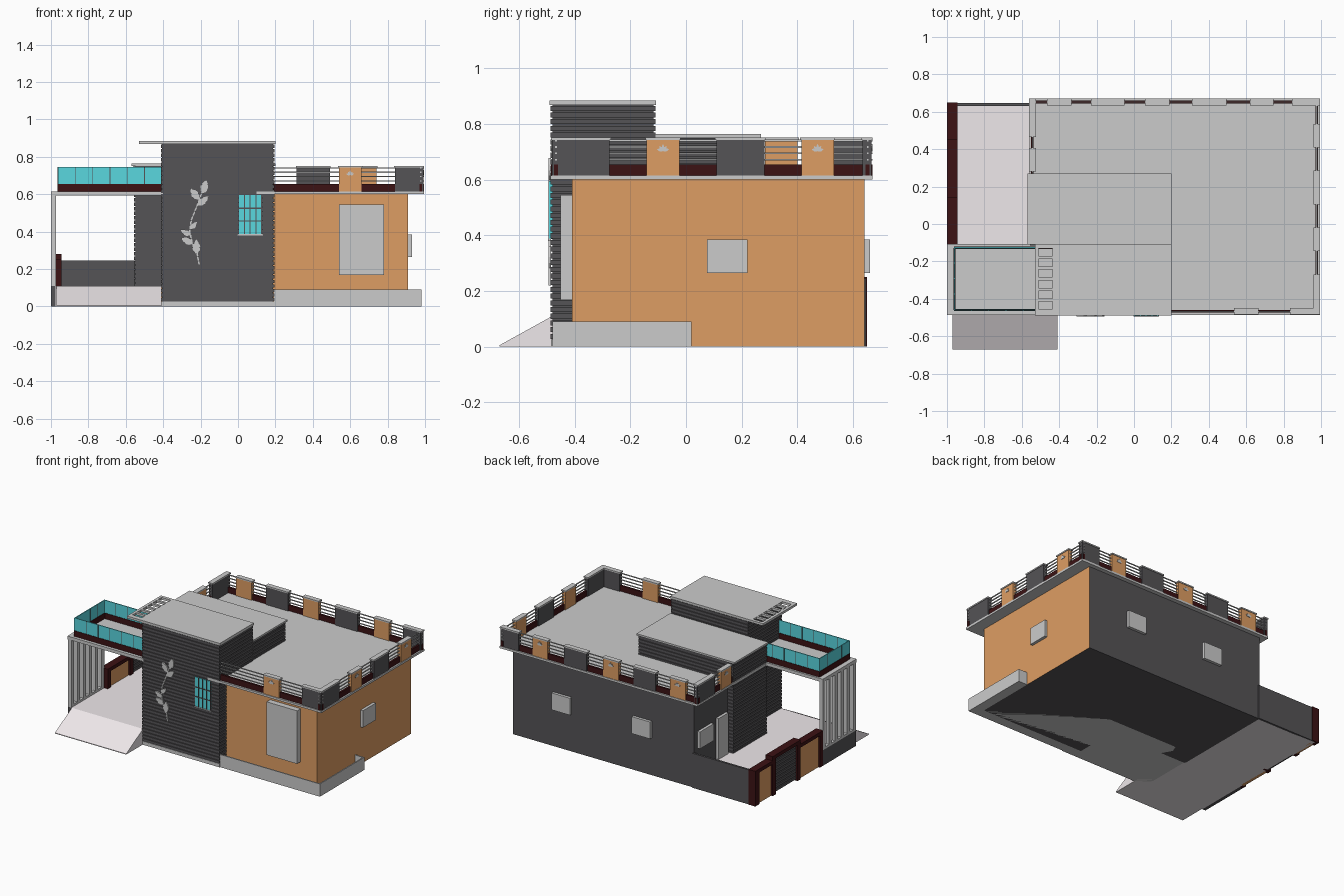
import bpy, bmesh, math
from mathutils import Vector

if "Cube" in bpy.data.objects:
    bpy.data.objects.remove(bpy.data.objects["Cube"])

COL = {"orange": (.73, .34, .125), "dark": (.09, .087, .093), "maroon": (.045, .006, .007),
       "teal": (.1, .68, .74), "pale": (.86, .81, .83)}
MATS = {}
for k, c in COL.items():
    MATS[k] = bpy.data.materials.new(k)
    MATS[k].diffuse_color = (*c, 1)


def finish(name, bm, color=None):
    bmesh.ops.recalc_face_normals(bm, faces=bm.faces)
    me = bpy.data.meshes.new(name)
    bm.to_mesh(me)
    bm.free()
    ob = bpy.data.objects.new(name, me)
    bpy.context.collection.objects.link(ob)
    if color:
        me.materials.append(MATS[color])
    return ob


def boxes(name, items, color=None):
    """One object from (x0, x1, y0, y1, z0, z1) boxes."""
    bm = bmesh.new()
    for x0, x1, y0, y1, z0, z1 in items:
        vs = bmesh.ops.create_cube(bm, size=1)["verts"]
        for v in vs:
            v.co = Vector(((x0 + x1) / 2 + v.co.x * (x1 - x0), (y0 + y1) / 2 + v.co.y * (y1 - y0),
                           (z0 + z1) / 2 + v.co.z * (z1 - z0)))
    return finish(name, bm, color)


def prisms(name, polys, place, d0, d1, color=None):
    """Extrude 2D outlines between depths d0 and d1; place(u, v, d) gives xyz."""
    bm = bmesh.new()
    for p in polys:
        a = [bm.verts.new(place(u, v, d0)) for u, v in p]
        b = [bm.verts.new(place(u, v, d1)) for u, v in p]
        bm.faces.new(a)
        bm.faces.new(b[::-1])
        for i in range(len(p)):
            j = (i + 1) % len(p)
            bm.faces.new((a[i], a[j], b[j], b[i]))
    return finish(name, bm, color)


def leaf(u, v, length, width, deg):
    """Pointed leaf outline growing from (u, v)."""
    c, s = math.cos(math.radians(deg)), math.sin(math.radians(deg))
    half = [(0, 0), (.25, .42), (.5, .5), (.75, .33), (1, 0)]
    out = half + [(t, -w) for t, w in half[-2:0:-1]]
    return [(u + t * length * c - w * width * s, v + t * length * s + w * width * c) for t, w in out]


# house body: orange front and right, dark back and left
body = prisms("house_body", [[(-.51, -.1), (.1, -.1), (.1, -.41), (.91, -.41), (.91, .64), (-.51, .64)]],
              lambda u, v, d: (u, v, d), 0, .6)
body.data.materials.append(MATS["dark"])
body.data.materials.append(MATS["orange"])
for f in body.data.polygons:
    f.material_index = int(f.normal.y < -.5 or f.normal.x > .5)
boxes("main_roof_slab", [(-.56, .995, -.1, .67, .6, .615), (.1, .995, -.487, -.1, .6, .615)])
boxes("house_base", [(-.5, .975, -.475, .02, 0, .006)])


# slatted volumes
def slatted(name, x0, x1, y0, y1, z0, z1, pitch=.0235, g=.007):
    items = [(x0 + g, x1 - g, y0 + g, y1 - g, z0, z1)]
    n = int((z1 - z0) / pitch)
    p = (z1 - z0) / n
    items += [(x0, x1, y0, y1, z0 + i * p + .003, z0 + (i + 1) * p - .003) for i in range(n)]
    boxes(name, items, "dark")


slatted("front_tower", -.412, .195, -.487, -.11, .025, .868)
slatted("stair_block", -.555, .19, -.115, .262, .1, .75)
boxes("tower_plinth", [(-.412, .195, -.485, -.12, 0, .025)])
boxes("stair_block_roof", [(-.57, .2, -.11, .27, .75, .763)])

# tower roof with six openings in its overhang
roof = [(-.437, .2, -.49, -.108, .868, .884), (-.53, -.51, -.49, -.108, .868, .884)]
edges = [-.49] + [v for i in range(6) for v in (-.455 + i * .057, -.415 + i * .057)] + [-.108]
roof += [(-.51, -.437, edges[i], edges[i + 1], .868, .884) for i in range(0, 14, 2)]
boxes("tower_roof", roof)

# tower window with bars
boxes("tower_window_glass", [(0, .13, -.491, -.48, .387, .595)], "teal")
boxes("tower_window_bars",
      [(x - .003, x + .003, -.494, -.485, .387, .595) for x in (.003, .034, .065, .096, .127)]
      + [(0, .13, -.494, -.485, z - .003, z + .003) for z in (.457, .525)], "dark")
boxes("tower_window_sill", [(-.003, .133, -.495, -.485, .38, .388)])

# vine relief on the tower
front = lambda u, v, d: (u, d, v)
stem = [(-.207, .22), (-.22, .29), (-.245, .34), (-.258, .4), (-.25, .46), (-.222, .53), (-.2, .59), (-.19, .62)]
w = .004
vine = [[(a - w, b), (c - w, d), (c + w, d), (a + w, b)] for (a, b), (c, d) in zip(stem, stem[1:])]
vine += [leaf(*a) for a in ((-.19, .6, .08, .042, 75), (-.21, .57, .075, .04, 125), (-.215, .54, .075, .036, 40),
                            (-.255, .41, .055, .025, 50), (-.255, .38, .06, .03, 150),
                            (-.24, .335, .07, .036, 155), (-.235, .34, .06, .028, -80), (-.217, .28, .08, .038, 95))]
prisms("vine_relief", vine, front, -.494, -.484)

# windows, door and the large front panel
boxes("front_panel", [(.54, .78, -.45, -.405, .168, .545)])
boxes("windows", [(.9, .93, .075, .22, .265, .385), (.45, .595, .63, .66, .265, .385),
                  (-.18, -.035, .63, .66, .265, .385), (-.53, -.5, .445, .6, .265, .385)])
boxes("side_door", [(-.53, -.5, .28, .39, .11, .4)])

# hollow planter around the front right corner
boxes("planter", [(.19, .98, -.48, -.472, 0, .09), (.972, .98, -.48, .02, 0, .09), (.91, .98, .012, .02, 0, .09)])

# carport floor, ramp and walls
boxes("carport_floor", [(-.975, -.41, -.48, -.12, 0, .11), (-.975, -.5, -.12, .64, 0, .11)], "pale")
prisms("ramp", [[(-.48, 0), (-.48, .11), (-.67, .005), (-.67, 0)]], lambda u, v, d: (d, u, v), -.97, -.41, "pale")
boxes("carport_walls", [(-.96, -.5, .632, .647, 0, .245), (-1, -.974, -.48, -.11, 0, .11)], "dark")
boxes("carport_fins", [(-1, -.974, y, y + .03, .11, .597) for y in [-.48 + i * .068 for i in range(6)]]
      + [(-1, -.974, -.48, -.11, .11, .125)])

# left fence: posts, top beams, panels, slatted centre
boxes("fence_frame",
      [(-1, -.945, .605, .65, 0, .25), (-1, -.945, .42, .455, 0, .28), (-1, -.945, .14, .175, 0, .28),
       (-1, -.945, -.112, -.075, 0, .25), (-1, -.945, .42, .65, .225, .25), (-1, -.945, -.112, .15, .225, .25),
       (-1, -.945, .14, .455, .255, .28)], "maroon")
boxes("fence_panels", [(-.988, -.957, .45, .61, 0, .23), (-.988, -.957, -.08, .145, 0, .23)], "orange")
boxes("fence_slats", [(-.975, -.966, .17, .425, 0, .257)]
      + [(-.988, -.957, .17, .425, .01 + i * .025, .028 + i * .025) for i in range(10)], "dark")

# terrace over the carport with glass railing
boxes("terrace_slab", [(-1, -.4, -.487, -.108, .592, .615)])


def ring(t, z0, z1):
    return [(-.963, -.41, -.46 - t, -.46 + t, z0, z1), (-.963, -.41, -.127 - t, -.127 + t, z0, z1),
            (-.96 - t, -.96 + t, -.46, -.127, z0, z1)]


boxes("terrace_kerb", ring(.006, .615, .655), "maroon")
boxes("terrace_glass", ring(.003, .655, .745), "teal")
boxes("terrace_mullions",
      [(x, x + .004, y - .004, y + .004, .655, .745) for y in (-.46, -.127) for x in [-.87 + i * .092 for i in range(5)]]
      + [(-.964, -.956, y, y + .004, .655, .745) for y in (-.376, -.293, -.21)], "dark")


# roof parapet: kerb, rails, capped piers, lotus emblems on the orange ones
def parapet(side, axis, c, sgn, a, b, piers):
    def seg(u0, u1, t, z0, z1, off=0):
        k = (c + off - t, c + off + t)
        return (*k, u0, u1, z0, z1) if axis == "x" else (u0, u1, *k, z0, z1)
    boxes(side + "_kerb", [seg(a, b, .007, .615, .655)], "maroon")
    boxes(side + "_rails", [seg(a, b, .003, z, z + .006) for z in (.668, .691, .714, .737)])
    for kind in ("dark", "orange"):
        sel = [p for p in piers if p[2] == kind]
        boxes(f"{side}_{kind}_piers", [seg(p[0] + .004, p[1] - .004, .014, .61, .743) for p in sel], kind)
    boxes(side + "_caps", [seg(p[0], p[1], .018, .742, .751) for p in piers])
    place = (lambda u, v, d: (d, u, v)) if axis == "x" else (lambda u, v, d: (u, d, v))
    petals = [leaf((p[0] + p[1]) / 2, .702, .026 if ang == 90 else .023, .01, ang)
              for p in piers if p[2] == "orange" for ang in (20, 55, 90, 125, 160)]
    prisms(side + "_emblems", petals, place, c + sgn * .01, c + sgn * .017)


D, O = "dark", "orange"
parapet("right", "x", .977, 1, -.485, .67,
        [(-.485, -.27, D), (-.145, -.02, O), (.105, .285, D), (.41, .535, O), (.63, .67, D)])
parapet("back", "y", .652, 1, -.56, .995,
        [(-.56, -.525, D), (-.465, -.335, O), (-.23, -.05, D), (.06, .19, O), (.31, .495, D),
         (.62, .745, O), (.845, .995, D)])
parapet("left", "x", -.543, -1, .265, .67, [(.465, .67, D), (.28, .405, O)])
parapet("front", "y", -.467, -1, .19, .995, [(.535, .665, O), (.835, .995, D)])

for m in bpy.data.materials:
    if m.users and not m.is_grease_pencil:
        m.use_nodes = True
        m.node_tree.nodes["Principled BSDF"].inputs["Base Color"].default_value = m.diffuse_color
